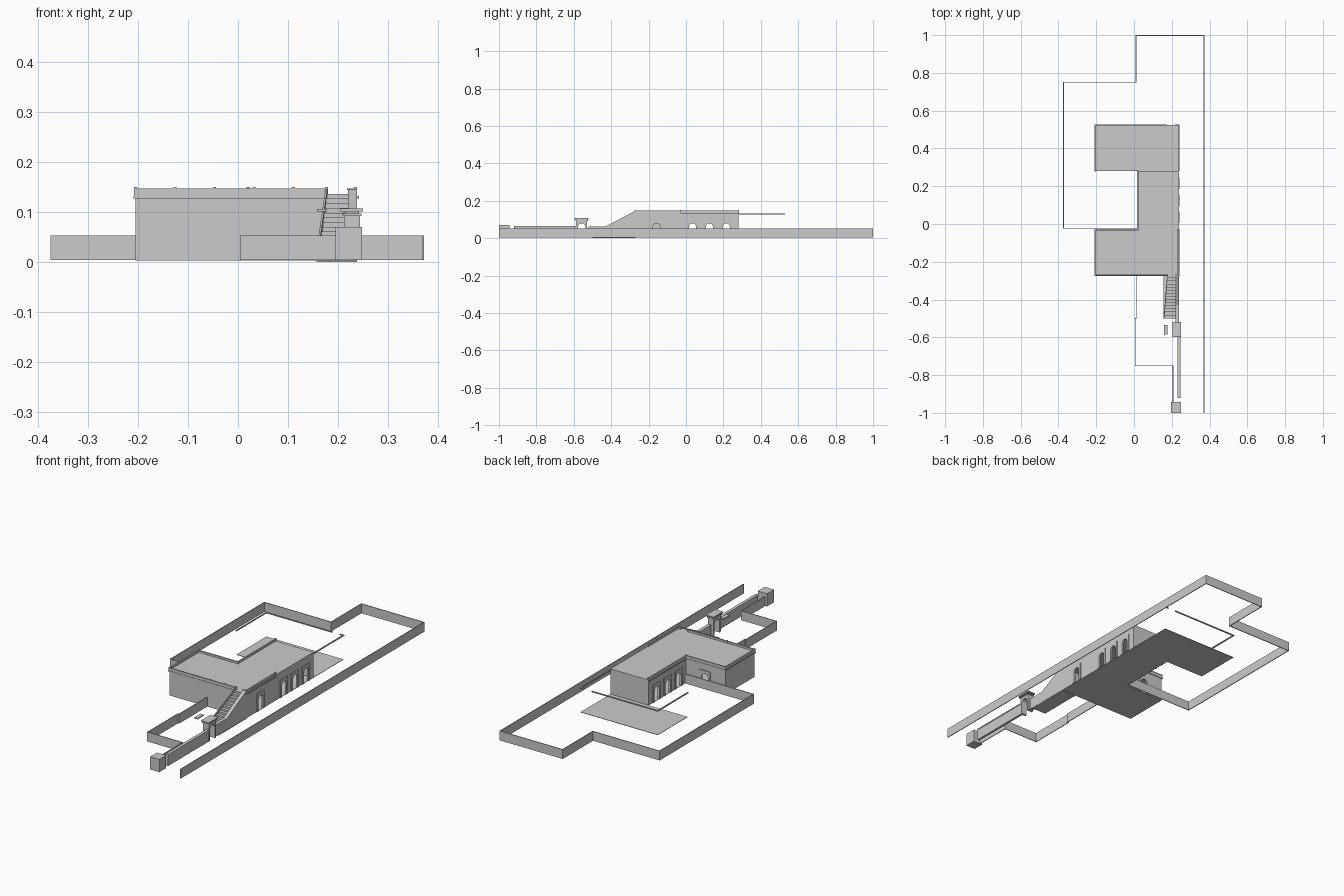
import bpy, bmesh, math
from mathutils import Vector

cube = bpy.data.objects.get("Cube")
if cube:
    bpy.data.objects.remove(cube, do_unlink=True)

GREY = (0.6, 0.6, 0.6, 1)
stone = bpy.data.materials.new("plain grey")
stone.use_nodes = True
stone.diffuse_color = GREY
stone.node_tree.nodes["Principled BSDF"].inputs["Base Color"].default_value = GREY

PLACE = {
    "x": lambda a, b, t: (a, t, b),   # profile in x,z pushed along y
    "y": lambda a, b, t: (t, a, b),   # profile in y,z pushed along x
    "z": lambda a, b, t: (a, b, t),   # plan in x,y pushed along z
}


def prism(name, run, pts, t0, t1):
    """Extrude a flat outline from t0 to t1."""
    bm = bmesh.new()
    face = bm.faces.new([bm.verts.new(PLACE[run](a, b, t0)) for a, b in pts])
    out = bmesh.ops.extrude_face_region(bm, geom=[face])
    shift = Vector(PLACE[run](0, 0, t1 - t0))
    verts = [v for v in out["geom"] if isinstance(v, bmesh.types.BMVert)]
    bmesh.ops.translate(bm, verts=verts, vec=shift)
    bmesh.ops.recalc_face_normals(bm, faces=bm.faces)
    mesh = bpy.data.meshes.new(name)
    bm.to_mesh(mesh)
    bm.free()
    mesh.materials.append(stone)
    ob = bpy.data.objects.new(name, mesh)
    bpy.context.scene.collection.objects.link(ob)
    return ob


def box(name, x0, x1, y0, y1, z0, z1):
    return prism(name, "z", [(x0, y0), (x1, y0), (x1, y1), (x0, y1)], z0, z1)


def wall(name, run, a0, a1, z0, z1, t0, t1, doors=(), width=0.042, top=0.084):
    """Upright wall with round-arched doorways cut up from its foot."""
    pts = [(a0, z0)]
    r = width / 2
    for c in doors:
        pts.append((c - r, z0))
        for i in range(13):
            ang = math.pi * (1 - i / 12)
            pts.append((c + r * math.cos(ang), top - r + r * math.sin(ang)))
        pts.append((c + r, z0))
    pts += [(a1, z0), (a1, z1), (a0, z1)]
    return prism(name, run, pts, t0, t1)


def sheets(name, path, z0, z1, half):
    """Straight thin walls or rails following an axis-aligned path."""
    for (xa, ya), (xb, yb) in zip(path, path[1:]):
        box(name, min(xa, xb) - half, max(xa, xb) + half,
            min(ya, yb) - half, max(ya, yb) + half, z0, z1)


FOOT, EAVE, ROOF = 0.004, 0.13, 0.136
W, E, S, N = -0.205, 0.238, -0.27, 0.28     # main building limits
CX, CY, BACK = 0.02, -0.03, 0.525           # courtyard corner, rear slab edge

# Compound walls
sheets("compound_wall", [(0.37, -0.998), (0.37, 0.998), (0.01, 0.998), (0.01, 0.75),
                         (-0.373, 0.75), (-0.373, -0.022), (CX, -0.022)], FOOT, 0.053, 0.002)
sheets("front_yard_wall", [(0.012, S), (0.012, -0.5), (0.006, -0.5), (0.006, -0.75),
                           (0.207, -0.75), (0.207, -0.94)], FOOT, 0.053, 0.002)

# Floor, including the open rear slab
prism("floor", "z", [(W, S), (E, S), (E, BACK), (W, BACK), (W, N), (CX, N), (CX, CY), (W, CY)],
      0.003, 0.005)

# Building walls
T = 0.008
side_doors = (0.035, 0.125, 0.215)
wall("front_wall", "x", W, E, FOOT, EAVE, S, S + T)
wall("wing_end_wall", "y", S, CY, FOOT, EAVE, W, W + T)
wall("long_wall", "y", S, N, FOOT, ROOF, E - T, E, (-0.158,) + side_doors)
wall("courtyard_wall", "y", CY, N, FOOT, EAVE, CX, CX + T, side_doors)
wall("wing_courtyard_wall", "x", W, CX + T, FOOT, EAVE, CY - T, CY, (-0.09,))
wall("end_wall", "x", CX, E, FOOT, EAVE, N - T, N)
prism("roof", "z", [(W, S), (E, S), (E, N), (CX, N), (CX, CY), (W, CY)], 0.129, ROOF)

# Raised door surrounds
for c in (-0.158,) + side_doors:
    wall("door_surround", "y", c - 0.03, c + 0.03, FOOT, 0.096, E, E + 0.004, (c,), 0.038, 0.08)
for c in side_doors:
    wall("door_surround", "y", c - 0.03, c + 0.03, FOOT, 0.096, CX - 0.004, CX, (c,), 0.038, 0.08)
wall("door_surround", "x", -0.12, -0.06, FOOT, 0.096, CY, CY + 0.004, (-0.09,), 0.038, 0.08)

# Cornice, with the free-hanging run over the rear slab
sheets("cornice", [(0.175, S), (W, S), (W, CY), (CX, CY), (CX, N)], 0.127, 0.132, 0.004)
sheets("side_cornice", [(E, S), (E, CY)], 0.127, 0.132, 0.004)
sheets("rear_cornice", [(W, N), (W, BACK), (0.17, BACK)], 0.127, 0.132, 0.003)
sheets("rear_side_cornice", [(0.22, BACK), (E, BACK), (E, N)], 0.127, 0.132, 0.003)

# Parapet with coping and small posts
for path in ([(0.177, S), (W, S), (W, CY), (CX, CY), (CX, N)], [(0.222, S), (E - 0.003, S),
                                                           (E - 0.003, CY)]):
    sheets("parapet", path, EAVE, 0.144, 0.002)
    sheets("parapet_coping", path, 0.144, 0.147, 0.0035)
posts = [(W + i * 0.079, S) for i in range(5)]
posts += [(0.177, S), (E - 0.003, S), (E - 0.003, CY), (W, CY), (CX, CY), (CX, N)]
for px, py in posts:
    box("parapet_post", px - 0.003, px + 0.003, py - 0.003, py + 0.003, EAVE, 0.15)

# Stairs up to the roof, widening toward the foot
STEPS = 14
run, rise = 0.23 / STEPS, (ROOF - FOOT) / STEPS
box("stair_base", 0.157, E, -0.5, S, 0, 0.003)
for i in range(STEPS):
    y = -0.5 + i * run
    box("stair_step", 0.16 + 0.018 * i / STEPS, 0.232, y, y + run, FOOT, FOOT + (i + 1) * rise)
slope = [(-0.5, FOOT), (S, FOOT), (S, 0.147), (-0.5, 0.022)]
left = prism("stair_left_wall", "y", slope, 0.157, 0.161)
for v in left.data.vertices:          # lean the wall in line with the taper
    v.co.x += 0.018 * (v.co.y + 0.5) / 0.23
prism("stair_right_wall", "y", [(-0.52, FOOT), (S, FOOT), (S, 0.147), (-0.43, 0.063),
                                (-0.52, 0.063)], 0.22, E)

# Street wall, end pier and gate
box("street_wall", 0.231, 0.243, -0.92, -0.585, FOOT, 0.063)
box("street_wall_coping", 0.229, 0.245, -0.92, -0.585, 0.06, 0.065)
box("end_pier", 0.195, 0.248, -1, -0.943, FOOT, 0.07)
wall("gate_tower", "y", -0.588, -0.528, FOOT, 0.097, 0.212, 0.244, (-0.558,), 0.04, 0.08)
box("gate_moulding", 0.209, 0.247, -0.592, -0.524, 0.092, 0.097)
box("gate_cap", 0.205, 0.25, -0.597, -0.52, 0.101, 0.107)
box("gate_neck", 0.214, 0.242, -0.586, -0.53, 0.097, 0.101)
box("far_gate_cap", 0.158, 0.178, -0.585, -0.535, 0.101, 0.106)
